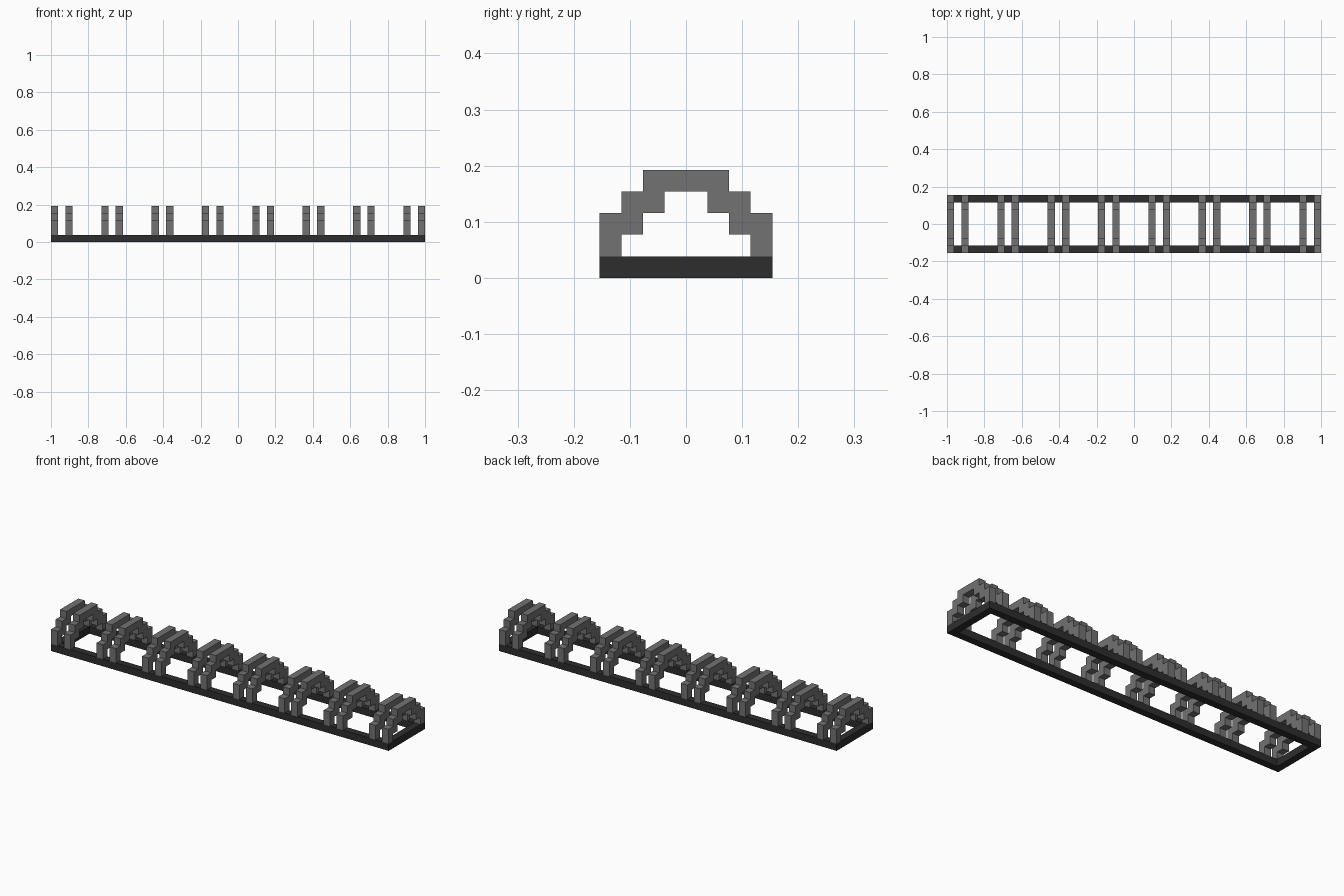
import bpy, bmesh

if "Cube" in bpy.data.objects:
    bpy.data.objects.remove(bpy.data.objects["Cube"])

U = 1 / 26  # block size: the model is 52 blocks long


def material(name, v):
    m = bpy.data.materials.new(name)
    m.use_nodes = True
    m.diffuse_color = (v, v, v, 1)
    m.node_tree.nodes["Principled BSDF"].inputs["Base Color"].default_value = (v, v, v, 1)
    return m


dark = material("dark grey", 0.027)
grey = material("mid grey", 0.17)


def prism(name, loops, axis, start, depth, mat):
    """Extrude the closed outline(s), in blocks, along x or z."""
    bm = bmesh.new()
    for loop in loops:
        if axis == "x":
            verts = [bm.verts.new((start * U, a * U, b * U)) for a, b in loop]
            shift = (depth * U, 0, 0)
        else:
            verts = [bm.verts.new((a * U, b * U, start * U)) for a, b in loop]
            shift = (0, 0, depth * U)
        face = bm.faces.new(verts)
        new = bmesh.ops.extrude_face_region(bm, geom=[face])["geom"]
        bmesh.ops.translate(bm, vec=shift, verts=[g for g in new if isinstance(g, bmesh.types.BMVert)])
    bmesh.ops.recalc_face_normals(bm, faces=bm.faces[:])
    mesh = bpy.data.meshes.new(name)
    bm.to_mesh(mesh)
    bm.free()
    mesh.materials.append(mat)
    ob = bpy.data.objects.new(name, mesh)
    bpy.context.collection.objects.link(ob)
    return ob


def rect(x0, x1, y0, y1):
    return [(x0, y0), (x1, y0), (x1, y1), (x0, y1)]


# Base frame: two long rails and two end bars
for side, s in (("front", -1), ("back", 1)):
    prism(side + "_rail", [rect(-26, 26, *sorted((3 * s, 4 * s)))], "z", 0, 1, dark)
for side, s in (("right", -1), ("left", 1)):
    prism(side + "_end_bar", [rect(*sorted((25 * s, 26 * s)), -3, 3)], "z", 0, 1, dark)

# Stepped arch outline: half of it, then mirrored across y
half = [(4, 1), (4, 3), (3, 3), (3, 4), (2, 4), (2, 5)]
inner = [(1, 4), (1, 3), (2, 3), (2, 2), (3, 2), (3, 1)]
outline = (half + [(-y, z) for y, z in reversed(half)]
           + [(-y, z) for y, z in reversed(inner)] + inner)

# Eight pairs of arches, seven blocks apart
first = prism("arch_rib", [outline], "x", 0, 1, grey)
first.location.x = -26 * U
for pair in range(8):
    for offset in (0, 2):
        if pair == offset == 0:
            continue
        rib = first.copy()
        rib.name = f"arch_rib_{pair + 1}_{'b' if offset else 'a'}"
        rib.location.x = (-26 + 7 * pair + offset) * U
        bpy.context.collection.objects.link(rib)
